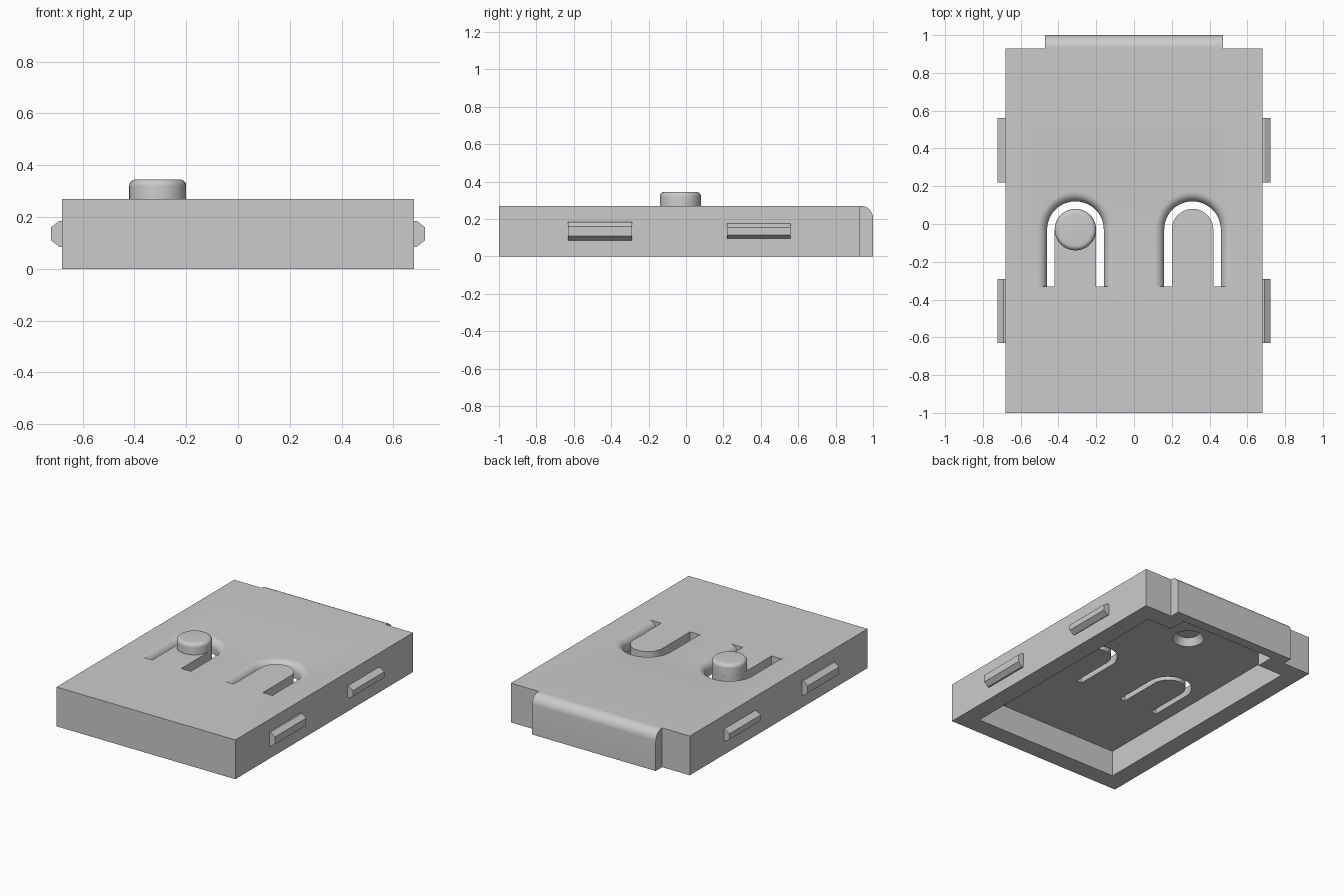
import bpy, bmesh, math
from mathutils import Vector

cube = bpy.data.objects.get("Cube")
if cube:
    bpy.data.objects.remove(cube, do_unlink=True)

# Single grey plastic
plastic = bpy.data.materials.new("grey_plastic")
plastic.use_nodes = True
GREY = (0.6, 0.6, 0.6, 1)
plastic.diffuse_color = GREY
plastic.node_tree.nodes["Principled BSDF"].inputs["Base Color"].default_value = GREY

W, FRONT, BACK, TOP = 0.68, -1.0, 0.93, 0.27
CEILING, WALL = 0.18, 0.125


def activate(obj):
    bpy.ops.object.select_all(action='DESELECT')
    obj.select_set(True)
    bpy.context.view_layer.objects.active = obj


def loft(name, rings):
    """Closed rings joined in order, with capped ends."""
    bm = bmesh.new()
    loops = [[bm.verts.new(p) for p in ring] for ring in rings]
    for a, b in zip(loops, loops[1:]):
        for i in range(len(a)):
            j = (i + 1) % len(a)
            bm.faces.new((a[i], a[j], b[j], b[i]))
    bm.faces.new(loops[0])
    bm.faces.new(loops[-1])
    bmesh.ops.recalc_face_normals(bm, faces=bm.faces)
    mesh = bpy.data.meshes.new(name)
    bm.to_mesh(mesh)
    bm.free()
    mesh.materials.append(plastic)
    obj = bpy.data.objects.new(name, mesh)
    bpy.context.collection.objects.link(obj)
    return obj


def prism_z(name, outline, z0, z1):
    return loft(name, [[(x, y, z) for x, y in outline] for z in (z0, z1)])


def turned(name, cx, cy, profile, sides=32):
    """Round part from (radius, z) pairs."""
    angles = [math.tau * i / sides for i in range(sides)]
    return loft(name, [[(cx + r * math.cos(a), cy + r * math.sin(a), z) for a in angles]
                       for r, z in profile])


def cut(target, cutter):
    mod = target.modifiers.new("cut", 'BOOLEAN')
    mod.operation, mod.solver, mod.object = 'DIFFERENCE', 'EXACT', cutter
    activate(target)
    bpy.ops.object.modifier_apply(modifier=mod.name)
    bpy.data.objects.remove(cutter, do_unlink=True)


def smooth(obj, degrees=35):
    activate(obj)
    bpy.ops.object.shade_smooth_by_angle(angle=math.radians(degrees))


def u_slot(cx, cy=-0.03, end=-0.33, inner=0.11, outer=0.15, fillet=0.05):
    """U-shaped slot cutter whose outer rim is rounded over."""
    section = [(inner, 0.1), (outer, 0.1)]
    for i in range(9):
        a = math.pi / 2 * i / 8
        section.append((outer + fillet - fillet * math.cos(a),
                        TOP - fillet + fillet * math.sin(a)))
    section += [(outer + fillet, 0.35), (inner, 0.35)]
    stations = [(Vector((cx, end)), 0)]
    stations += [(Vector((cx, cy)), math.pi * i / 24) for i in range(25)]
    stations += [(Vector((cx, end)), math.pi)]
    return loft("slot_cutter", [[(o.x + r * math.cos(a), o.y + r * math.sin(a), z)
                                 for r, z in section] for o, a in stations])


# Cover shell, hollow from below, with a notch leading into the rear lip
shell = prism_z("cover_shell", [(-W, FRONT), (W, FRONT), (W, BACK), (-W, BACK)], 0, TOP)
xi, yf, yb, xn = W - WALL, FRONT + WALL, BACK - WALL, 0.365
cavity = [(-xi, yf), (xi, yf), (xi, yb), (xn, yb), (xn, BACK + 0.02),
          (-xn, BACK + 0.02), (-xn, yb), (-xi, yb)]
cut(shell, prism_z("cavity_cutter", cavity, -0.1, CEILING))

# Two flexible tongues freed by U slots
for cx in (-0.31, 0.31):
    cut(shell, u_slot(cx))

# Round tapered recess in the underside
cut(shell, turned("recess_cutter", 0, 0.54, [(0.105, 0.17), (0.1, CEILING), (0.075, 0.23)]))
smooth(shell)

# Rear lip with rounded upper edge
r = 0.065
lip_profile = [(BACK, 0), (1, 0)]
lip_profile += [(1 - r + r * math.cos(a), TOP - r + r * math.sin(a))
                for a in (math.pi / 2 * i / 8 for i in range(9))]
lip_profile.append((BACK, TOP))
smooth(loft("rear_lip", [[(x, y, z) for y, z in lip_profile] for x in (-0.47, 0.47)]))

# Push button on the right tongue
radius, edge = 0.11, 0.025
button_profile = [(radius, TOP - 0.02)]
button_profile += [(radius - edge + edge * math.cos(a), 0.345 - edge + edge * math.sin(a))
                   for a in (math.pi / 2 * i / 6 for i in range(7))]
smooth(turned("push_button", -0.31, -0.03, button_profile))

# Side snap clips, a larger front pair and a smaller rear pair
for side, label in ((-1, "right"), (1, "left")):
    for place, y0, y1, half in (("front", -0.63, -0.29, 0.05), ("rear", 0.22, 0.56, 0.04)):
        section = [(W - 0.01, -half), (W + 0.01, -half), (W + 0.042, -half * 0.5),
                   (W + 0.042, half * 0.5), (W + 0.01, half), (W - 0.01, half)]
        loft(f"{place}_{label}_clip",
             [[(side * x, y, 0.135 + z) for x, z in section] for y in (y0, y1)])
